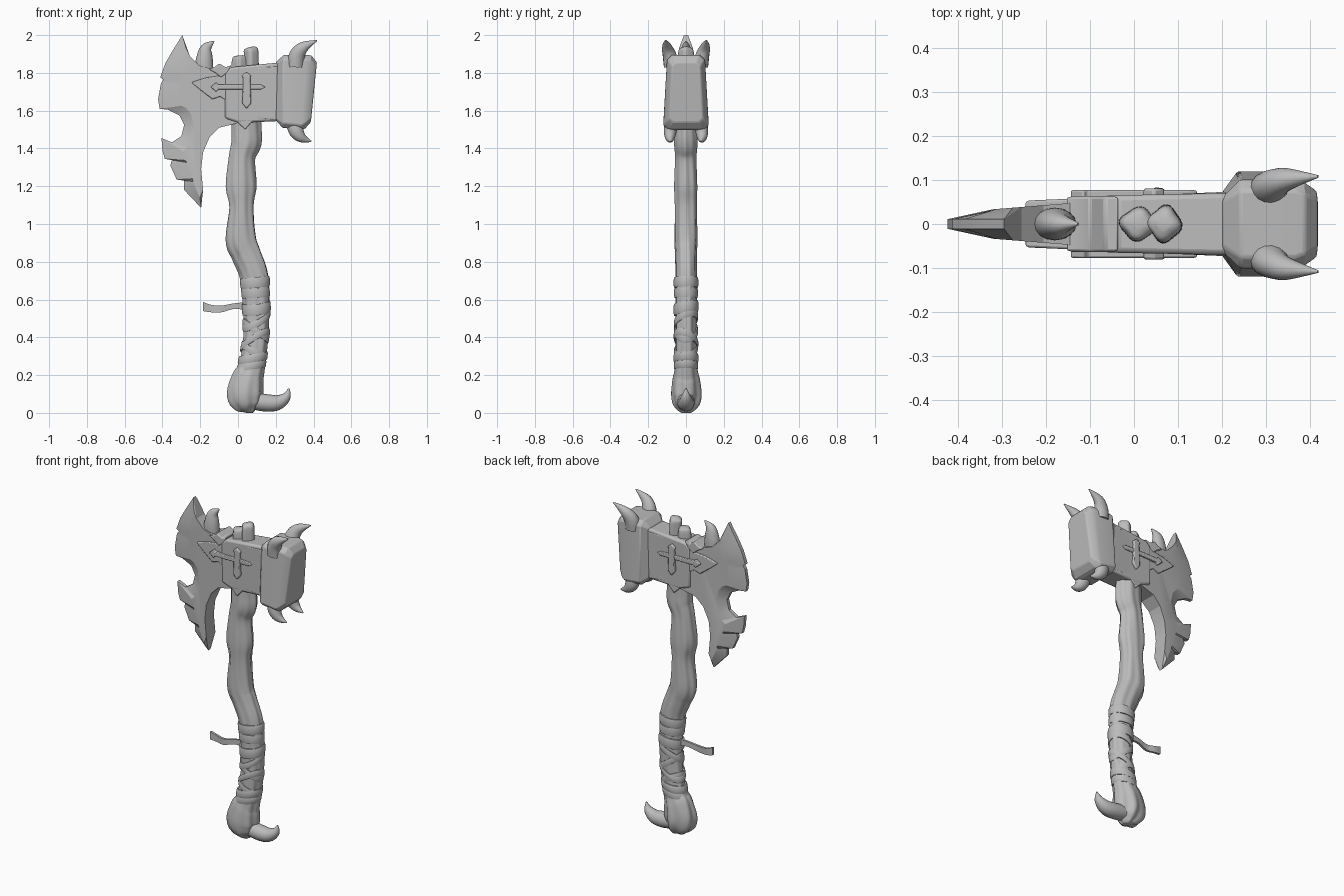
import bpy, bmesh, math
from mathutils import Vector

grey = bpy.data.materials.new("plain grey")
grey.diffuse_color = (0.5, 0.5, 0.5, 1)


def finish(name, bm, angle=35, bevel=0):
    bmesh.ops.recalc_face_normals(bm, faces=bm.faces[:])
    me = bpy.data.meshes.new(name)
    bm.to_mesh(me)
    bm.free()
    me.materials.append(grey)
    ob = bpy.data.objects.new(name, me)
    bpy.context.collection.objects.link(ob)
    if bevel:
        m = ob.modifiers.new("bevel", 'BEVEL')
        m.width, m.segments, m.limit_method = bevel, 2, 'ANGLE'
    bpy.ops.object.select_all(action='DESELECT')
    ob.select_set(True)
    bpy.context.view_layer.objects.active = ob
    bpy.ops.object.shade_smooth_by_angle(angle=math.radians(angle))
    return ob


def loft(name, rings, angle=35, bevel=0, closed=False):
    bm = bmesh.new()
    vs = [[bm.verts.new(p) for p in r] for r in rings]
    n = len(vs[0])
    pairs = list(zip(vs, vs[1:])) + ([(vs[-1], vs[0])] if closed else [])
    for a, b in pairs:
        for i in range(n):
            j = (i + 1) % n
            bm.faces.new((a[i], a[j], b[j], b[i]))
    if not closed:
        bm.faces.new(vs[0])
        bm.faces.new(vs[-1])
    return finish(name, bm, angle, bevel)


def spline(p, steps):
    # smooth interpolation through tuples of numbers
    q = [p[0]] + p + [p[-1]]
    out = []
    for k in range(len(p) - 1):
        a, b, c, d = q[k:k + 4]
        for s in range(steps):
            t = s / steps
            out.append([0.5 * (2 * v + (w - u) * t + (2*u - 5*v + 4*w - x) * t*t
                               + (3*v - u - 3*w + x) * t**3)
                        for u, v, w, x in zip(a, b, c, d)])
    return out + [list(p[-1])]


def tube(name, pts, sides=16, steps=5, shape=lambda a, z: 1, angle=60):
    # each point: x, y, z, radius along y, radius in the x-z plane
    path = spline(pts, steps)
    rings = []
    for i, p in enumerate(path):
        c = Vector(p[:3])
        t = Vector(path[min(i + 1, len(path) - 1)][:3]) - Vector(path[max(i - 1, 0)][:3])
        t.y = 0
        w = Vector((0, 1, 0)).cross(t.normalized())
        ring = []
        for k in range(sides):
            a = 2 * math.pi * k / sides
            s = shape(a, c.z)
            ring.append(c + Vector((0, 1, 0)) * math.cos(a) * p[3] * s + w * math.sin(a) * p[4] * s)
        rings.append(ring)
    return loft(name, rings, angle)


def slab(name, outline, half, bevel=0):
    # outline in x-z, half thickness is a function of x
    return loft(name, [[(x, s * half(x), z) for x, z in outline] for s in (-1, 1)], 30, bevel)


# Blade: notched thin edge (x, z) paired with the ridge (x, z) of its ground bevel
edge = [(-.295, 2.0, -.275, 1.93), (-.345, 1.92, -.293, 1.87), (-.385, 1.85, -.312, 1.83),
        (-.412, 1.775, -.308, 1.775), (-.395, 1.765, -.304, 1.76), (-.408, 1.745, -.31, 1.74),
        (-.423, 1.66, -.32, 1.66), (-.415, 1.61, -.30, 1.625), (-.37, 1.605, -.275, 1.615),
        (-.31, 1.575, -.25, 1.585), (-.285, 1.525, -.235, 1.525), (-.30, 1.465, -.25, 1.445),
        (-.35, 1.432, -.27, 1.405), (-.405, 1.455, -.29, 1.385), (-.40, 1.39, -.285, 1.36),
        (-.388, 1.345, -.28, 1.337), (-.35, 1.34, -.27, 1.325), (-.358, 1.31, -.265, 1.30),
        (-.325, 1.235, -.242, 1.24), (-.287, 1.23, -.237, 1.225), (-.285, 1.18, -.225, 1.19),
        (-.195, 1.085, -.202, 1.14)]
back = [(-.185, 1.18), (-.195, 1.29), (-.185, 1.38), (-.15, 1.46), (-.10, 1.51), (0, 1.535),
        (0, 1.83), (-.10, 1.81), (-.205, 1.84), (-.255, 1.89)]
bm = bmesh.new()
body = lambda x: .035 + (x + .3) * .08
rim, face = {}, {}
for s in (-1, 1):
    rim[s] = [bm.verts.new((e[0], s * .011, e[1])) for e in edge]
    ridge = [bm.verts.new((e[2], s * body(e[2]), e[3])) for e in edge]
    rear = [bm.verts.new((x, s * body(x), z)) for x, z in back]
    bm.faces.new(ridge + rear)
    for i in range(len(edge) - 1):
        bm.faces.new((rim[s][i], rim[s][i + 1], ridge[i + 1], ridge[i]))
    bm.faces.new((rim[s][-1], rear[0], ridge[-1]))
    bm.faces.new((rim[s][0], ridge[0], rear[-1]))
    face[s] = rim[s] + rear
n = len(face[1])
for i in range(n):
    j = (i + 1) % n
    bm.faces.new((face[-1][i], face[-1][j], face[1][j], face[1][i]))
finish("axe_blade", bm, 20)

# Head block and its pointed overlay
slab("head_block", [(-.07, 1.56), (.0, 1.535), (.22, 1.545), (.22, 1.855), (-.04, 1.83), (-.07, 1.80)],
     lambda x: .066 + .02 * x, .012)
slab("head_overlay", [(-.248, 1.75), (-.20, 1.71), (-.135, 1.66), (-.095, 1.675), (-.05, 1.645),
                      (-.035, 1.57), (.038, 1.50), (.09, 1.56), (.21, 1.55), (.21, 1.835),
                      (-.035, 1.82), (-.10, 1.785), (-.17, 1.775)],
     lambda x: .064 + .045 * min(x, .2), .005)
slab("top_clasp", [(-.155, 1.82), (-.12, 1.80), (-.09, 1.775), (-.055, 1.80), (-.035, 1.84),
                   (-.065, 1.83), (-.10, 1.85), (-.125, 1.83)], lambda x: .063, .006)

# Raised cross emblem on both sides
slab("emblem_bar", [(-.145, 1.725), (-.115, 1.75), (-.105, 1.738), (.12, 1.738), (.145, 1.725),
                    (.12, 1.712), (-.105, 1.712), (-.115, 1.70)], lambda x: .077, .004)
slab("emblem_post", [(.045, 1.61), (.07, 1.64), (.065, 1.77), (.07, 1.785), (.045, 1.805),
                     (.02, 1.785), (.027, 1.77), (.022, 1.64)], lambda x: .081, .006)

# Hammer: chamfered sections along x, narrower at the top
rings = []
for x, h, z0, z1, c in ((.2, .072, 1.55, 1.855, .01), (.238, .12, 1.51, 1.895, .025),
                        (.35, .12, 1.497, 1.895, .025), (.372, .113, 1.505, 1.892, .028),
                        (.402, .088, 1.54, 1.855, .02)):
    hb, ht = h, h * .84
    half = [(hb - c, z0), (hb, z0 + c), (ht, z1 - c), (ht - c, z1)]
    sec = half + [(-y, z) for y, z in reversed(half)]
    rings.append([(x + (z - 1.7) * .5 * max(0, x - .2), y, z) for y, z in sec])
loft("hammer", rings, 25, .006)

# Horns
for s in (-1, 1):
    tube("hammer_horn_upper", [(.305, s*.075, 1.83, .042, .045), (.312, s*.085, 1.89, .038, .043),
                               (.345, s*.10, 1.935, .027, .03), (.418, s*.108, 1.972, .003, .003)])
    tube("hammer_horn_lower", [(.30, s*.075, 1.54, .038, .045), (.31, s*.083, 1.49, .034, .04),
                               (.34, s*.085, 1.455, .024, .025), (.388, s*.08, 1.437, .003, .003)])
tube("blade_horn", [(-.18, 0, 1.81, .037, .05), (-.178, 0, 1.87, .036, .045),
                    (-.168, 0, 1.93, .025, .03), (-.127, 0, 1.967, .003, .003)])
tube("foot_hook", [(.07, 0, .065, .045, .045), (.15, 0, .053, .046, .046), (.21, 0, .055, .04, .04),
                   (.255, 0, .085, .026, .025), (.27, 0, .13, .003, .003)])

# Wooden handle with twisted grain and a lobed foot
def grain(a, z):
    lobes = max(0, 1 - z / .22)
    return (1 + .035 * math.sin(5 * a + 4 * z) + .03 * math.sin(9 * a - 5 * z)
            + .10 * lobes * math.sin(6 * a + .6))

shaft = [(.04, 1.60, .058, .075), (.043, 1.5, .058, .078), (.042, 1.43, .06, .078), (.02, 1.35, .055, .068),
         (.016, 1.2, .06, .08), (.018, 1.09, .058, .064), (.017, .92, .06, .08), (.045, .84, .056, .077),
         (.088, .72, .055, .073), (.098, .55, .055, .068), (.095, .4, .055, .066), (.073, .25, .058, .069),
         (.05, .18, .07, .086), (.037, .10, .076, .094), (.045, .045, .066, .075), (.052, .012, .04, .04),
         (.052, 0, .02, .02)]
tube("handle", [(x, 0, z, ry, rx) for x, z, ry, rx in reversed(shaft)], 48, 6, grain)

# Handle end showing above the head
knob = lambda a, z: 1 + .09 * math.sin(4 * a + 1)
tube("handle_top_tall", [(.07, 0, 1.80, .042, .038), (.07, 0, 1.89, .04, .036),
                         (.068, 0, 1.925, .034, .034), (.066, 0, 1.937, .015, .015)], 24, 4, knob)
tube("handle_top_short", [(.01, 0, 1.80, .038, .042), (.01, 0, 1.86, .036, .04),
                          (.012, 0, 1.885, .03, .032), (.012, 0, 1.893, .012, .012)], 24, 4, knob)


# Leather wraps: tilted bands following the shaft
def centre(z):
    low = [p for p in shaft if .25 <= p[1] <= .84]
    for a, b in zip(low, low[1:]):
        if b[1] <= z <= a[1]:
            t = (z - b[1]) / (a[1] - b[1])
            return b[0] + t * (a[0] - b[0]), b[3] + t * (a[3] - b[3])
    return low[-1][0] - .3 * (.25 - z), low[-1][3]


def band(z, height, tilt, lean=0, out=.006):
    rings = []
    for k in range(40):
        a = 2 * math.pi * k / 40
        ring = []
        for o, h in ((-.012, -.5), (out * .6, -.5), (out, -.3), (out, .3), (out * .6, .5), (-.012, .5)):
            zz = z + h * height + tilt * math.cos(a) + lean * math.sin(a)
            cx, rx = centre(zz)
            ring.append((cx + (rx + o) * math.cos(a), (.058 + o) * math.sin(a), zz))
        rings.append(ring)
    loft("leather_wrap", rings, 35, closed=True)


for z, h, tilt, lean, out in ((.69, .055, .008, 0, .007), (.635, .05, .004, 0, .005), (.555, .06, .008, .01, .008),
                              (.49, .04, .035, .02, .006), (.435, .04, -.045, 0, .005), (.385, .04, .04, -.02, .007),
                              (.335, .035, -.03, .01, .005), (.29, .045, .012, 0, .008), (.25, .04, .008, 0, .006)):
    band(z, h, tilt, lean, out)

# Loose strap end
strap = spline([(.05, .01, .565, .022), (-.02, .005, .565, .015), (-.09, -.004, .55, .018),
                (-.145, .004, .553, .02), (-.185, 0, .563, .024)], 5)
loft("loose_strap", [[(x, y + s * .007, z + t * h) for s, t in ((-1, -1), (1, -1), (1, 1), (-1, 1))]
                     for x, y, z, h in strap], 40)
